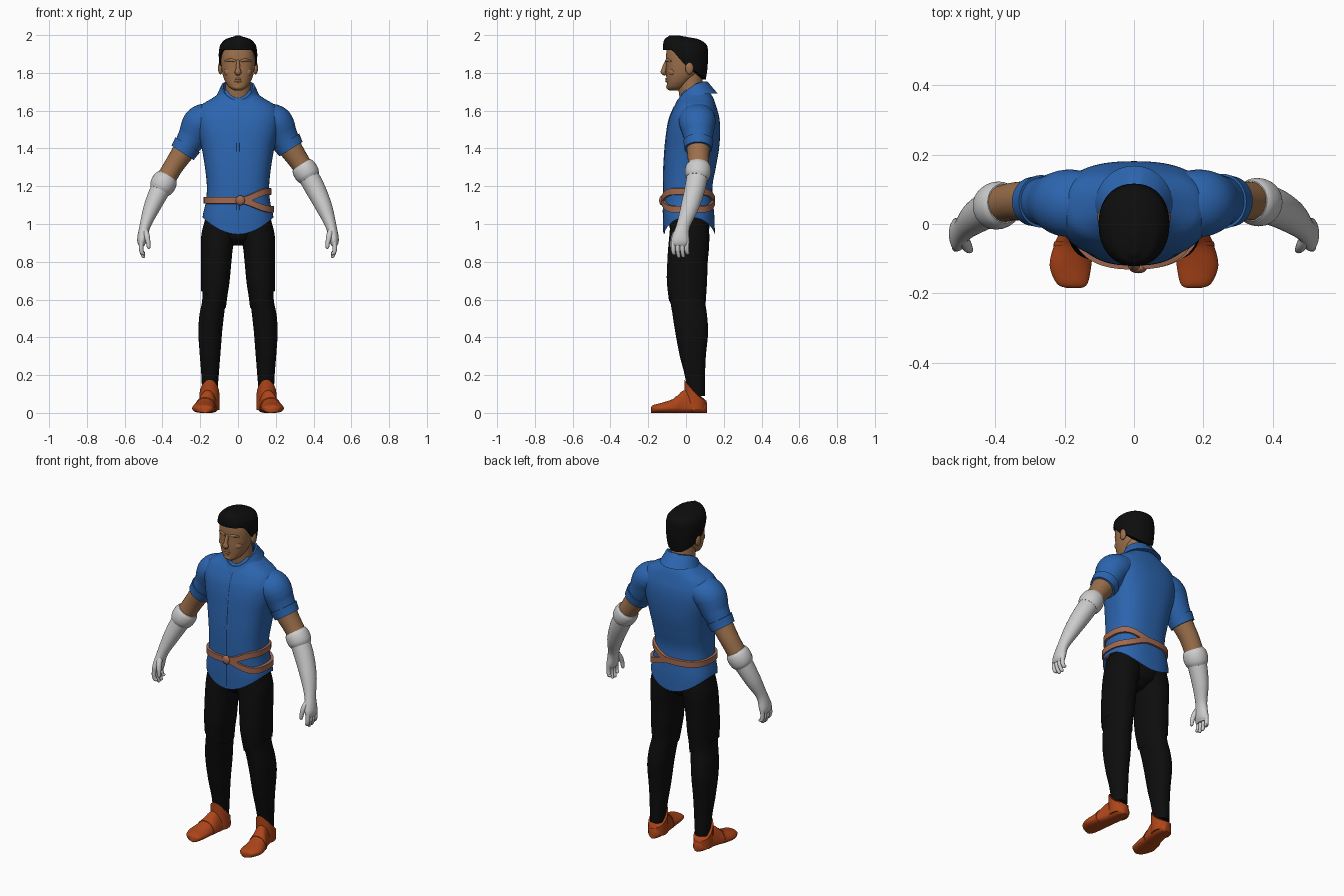
import bpy, bmesh, math
from mathutils import Vector as V

if "Cube" in bpy.data.objects:
    bpy.data.objects.remove(bpy.data.objects["Cube"])

COL = {"blue": (0.025, 0.13, 0.43), "skin": (0.33, 0.16, 0.07), "black": (0.004, 0.004, 0.004),
       "orange": (0.42, 0.06, 0.01), "leather": (0.36, 0.14, 0.08), "white": (0.8, 0.8, 0.8)}
MATS = {}
for k, c in COL.items():
    MATS[k] = bpy.data.materials.new(k)
    MATS[k].diffuse_color = (*c, 1)


def surface(name, f, col, nu=40, nv=30, caps=True, s=1):
    """Grid closed around u (angle) and running along v in 0..1; s=-1 mirrors in x."""
    bm = bmesh.new()
    rings = []
    for j in range(nv + 1):
        ring = []
        for i in range(nu):
            p = f(2 * math.pi * i / nu, j / nv)
            ring.append(bm.verts.new((p[0] * s, p[1], p[2])))
        rings.append(ring)
    for a, b in zip(rings, rings[1:]):
        for i in range(nu):
            k = (i + 1) % nu
            bm.faces.new((a[i], a[k], b[k], b[i]))
    if caps:
        bm.faces.new(rings[0][::-1])
        bm.faces.new(rings[-1])
    bmesh.ops.remove_doubles(bm, verts=bm.verts, dist=1e-5)
    bmesh.ops.recalc_face_normals(bm, faces=bm.faces)
    me = bpy.data.meshes.new(name)
    bm.to_mesh(me)
    bm.free()
    ob = bpy.data.objects.new(name, me)
    bpy.context.collection.objects.link(ob)
    me.materials.append(MATS[col])
    bpy.ops.object.select_all(action='DESELECT')
    ob.select_set(True)
    bpy.context.view_layer.objects.active = ob
    bpy.ops.object.shade_smooth_by_angle(angle=math.radians(50))
    return ob


def cubic(rows, i, u):
    n = len(rows) - 1
    q = [rows[min(max(i + k, 0), n)] for k in (-1, 0, 1, 2)]
    return [0.5 * (2 * b + (c - a) * u + (2 * a - 5 * b + 4 * c - d) * u * u + (3 * b - a - 3 * c + d) * u ** 3)
            for a, b, c, d in zip(*q)]


def spline(rows, t):
    n = len(rows) - 1
    i = min(int(t * n), n - 1)
    return cubic(rows, i, t * n - i)


def power(a, n):
    c, s = math.cos(a), math.sin(a)
    return math.copysign(abs(c) ** (2 / n), c), math.copysign(abs(s) ** (2 / n), s)


def section(rows, a, z, n=2.2, grow=0.0):
    """Point at angle a and height z on a body whose rows are (z, cx, cy, rx, ry)."""
    z = min(max(z, rows[0][0]), rows[-1][0])
    i = max(k for k in range(len(rows) - 1) if rows[k][0] <= z)
    r = cubic(rows, i, (z - rows[i][0]) / (rows[i + 1][0] - rows[i][0]))
    c, s = power(a, n)
    return r[1] + (r[3] + grow) * c, r[2] + (r[4] + grow) * s, z


def body(name, rows, col, n=2.2, s=1, nv=36):
    lo, hi = rows[0][0], rows[-1][0]
    return surface(name, lambda a, v: section(rows, a, lo + (hi - lo) * v, n), col, 40, nv, True, s)


def tube(name, rows, col, s=1, nu=24, nv=24):
    """Swept tube; rows are (x, y, z, side radius, depth radius)."""
    def f(a, v):
        r = spline(rows, v)
        t = (V(spline(rows, min(v + .01, 1))[:3]) - V(spline(rows, max(v - .01, 0))[:3])).normalized()
        y = V((0, 1, 0)) - t * t.y
        y.normalize()
        return V(r[:3]) + y.cross(t) * max(r[3], .001) * math.cos(a) + y * max(r[4], .001) * math.sin(a)
    return surface(name, f, col, nu, nv, True, s)


def part(path, a, b, grow=0.0, k=9):
    """Piece of a tube path between row numbers a and b, thickened by grow."""
    out = [spline(path, (a + (b - a) * i / (k - 1)) / (len(path) - 1)) for i in range(k)]
    return [r[:3] + [r[3] + grow, r[4] + grow] for r in out]


def blob(name, c, r, col, s=1):
    def f(a, v):
        w = math.sin(math.pi * min(max(v, .02), .98))
        return c[0] + r[0] * w * math.cos(a), c[1] + r[1] * w * math.sin(a), c[2] - r[2] * math.cos(math.pi * v)
    return surface(name, f, col, 20, 12, True, s)


# shirt with a hem that dips at front and back
TORSO = [(.94, 0, .018, .19, .135), (1.04, 0, .015, .187, .135), (1.12, 0, .012, .17, .131),
         (1.2, 0, .01, .165, .13), (1.3, 0, .02, .175, .138), (1.4, 0, .032, .192, .143),
         (1.5, 0, .04, .215, .141), (1.57, 0, .045, .222, .13), (1.63, 0, .05, .195, .108),
         (1.67, 0, .055, .13, .088), (1.71, 0, .05, .08, .07)]


def shirt(a, v):
    hem = .945 + .09 * abs(math.cos(a)) ** 1.5
    return section(TORSO, a, hem + (1.71 - hem) * v, 2.5)


surface("shirt", shirt, "blue", 64, 60, False)
tube("shirt_placket", [(0, section(TORSO, -math.pi / 2, z, 2.5)[1] + .001, z, .007, .004)
                       for z in (.95, 1.05, 1.15, 1.25, 1.35, 1.45, 1.55, 1.62)], "blue", 1, 8, 30)


# folded collar, lower and pointed at the front
def collar(a, v):
    w = (1 - math.sin(a)) / 2
    top, low = 1.755 - .1 * w * w, 1.69 - .08 * w ** 3
    cy, rx, ry, z = [(.05, .085, .09, low), (.05, .113, .118, low), (.033, .088, .08, top),
                     (.033, .078, .07, top), (.05, .085, .09, low)][round(v * 4)]
    return rx * math.cos(a), cy + ry * math.sin(a), z


surface("collar", collar, "blue", 48, 4, False)


# belt straps, single on one side and parting on the other
def strap(sign):
    def f(a, v):
        grow, dz = [(-.01, -.019), (.012, -.017), (.012, .017), (-.01, .019), (-.01, -.019)][round(v * 4)]
        t = min(max((section(TORSO, a, 1.12, 2.5)[0] - .01) / .15, 0), 1)
        z = 1.125 + sign * .047 * t * t * (3 - 2 * t)
        p = section(TORSO, a, z, 2.5, grow)
        return p[0], p[1], z + dz
    return f


surface("belt_upper_strap", strap(1), "leather", 64, 4, False)
surface("belt_lower_strap", strap(-1), "leather", 64, 4, False)
blob("belt_knot", (.012, -.128, 1.125), (.025, .014, .026), "leather")

# head, neck and face
HEAD = [(1.708, 0, -.065, .022, .025), (1.72, 0, -.055, .045, .045), (1.75, 0, -.04, .066, .062),
        (1.79, 0, -.022, .081, .083), (1.84, 0, -.013, .089, .092), (1.9, 0, -.008, .09, .097),
        (1.95, 0, -.008, .078, .085), (1.98, 0, -.01, .03, .035)]
body("head", HEAD, "skin", 2.3)
body("neck", [(1.58, 0, .045, .08, .07), (1.66, 0, .035, .072, .068), (1.72, 0, .025, .066, .066),
              (1.8, 0, .02, .062, .065)], "skin", 2, 1, 12)
tube("nose", [(0, -.098, 1.875, .006, .004), (0, -.107, 1.85, .009, .01), (0, -.116, 1.82, .012, .013),
              (0, -.118, 1.803, .018, .015), (0, -.105, 1.79, .008, .006)], "skin")
blob("chin", (0, -.085, 1.726), (.028, .02, .018), "skin")
for z, r in ((1.768, .006), (1.757, .007)):
    tube("lip", [(-.03, -.091, z, .002, .002), (0, -.104, z, r, .006), (.03, -.091, z, .002, .002)], "skin")
for s in (1, -1):
    tube("brow", [(.012, -.103, 1.862, .006, .006), (.04, -.097, 1.868, .008, .008),
                  (.068, -.076, 1.862, .004, .005)], "skin", s)
    blob("cheek", (.045, -.07, 1.805), (.03, .024, .025), "skin", s)
    blob("ear", (.093, .018, 1.825), (.013, .022, .033), "skin", s)

# swept hair cap with sideburns and raised front
HAIR = [(1.76, 0, .03, .08, .075), (1.83, 0, .008, .096, .106), (1.9, 0, -.001, .102, .117),
        (1.95, 0, -.006, .093, .115), (1.98, 0, -.025, .064, .088), (1.997, 0, -.06, .012, .03)]


def hair(a, v):
    s = math.sin(a)
    low = 1.83 - .065 * s if s > 0 else 1.83 + .09 * min(1, -s * 1.8)
    p = section(HAIR, a, low + (1.997 - low) * max(v - .04, 0) / .96, 2.2)
    return (p[0] * .8, p[1] * .8, p[2]) if v == 0 else p


surface("hair", hair, "black", 48, 30)

# trousers and shoes
LEG = [(.09, .15, .055, .04, .045), (.2, .148, .047, .046, .054), (.3, .148, .036, .054, .069),
       (.43, .147, .03, .063, .087), (.52, .139, .02, .065, .091), (.6, .126, .008, .063, .093),
       (.7, .118, .005, .073, .104), (.8, .115, .008, .08, .107), (.88, .111, .014, .085, .108),
       (.95, .1, .018, .093, .105), (1.04, .088, .018, .084, .1)]
FOOT = [(-.185, .172, .018, .03), (-.172, .178, .044, .042), (-.12, .183, .06, .056), (-.06, .174, .056, .078),
        (-.02, .163, .05, .115), (.02, .155, .047, .12), (.06, .151, .045, .09), (.095, .149, .036, .07),
        (.11, .148, .02, .055)]
body("hips", [(.885, 0, .02, .03, .05), (.92, 0, .02, .1, .09), (1.0, 0, .018, .165, .108),
              (1.1, 0, .015, .15, .11)], "black")


def thigh_panel(a, v):
    low = .6 + .045 * math.cos(a)
    return section(LEG, a, low + (.84 + .06 * math.cos(a) - low) * v, 2.2, .006 - .008 * v)


def foot(a, v):
    y, cx, w, top = spline(FOOT, v)
    c, s = power(a, 2.6)
    z = .028 + (top - .028) * s if s > 0 else .028 + .028 * s
    return cx + w * c * (1 - .25 * max(s, 0)), y, z


def ankle(a, v):
    top = .065 + .11 * ((1 - math.sin(a)) / 2) ** 1.5
    return .151 + .052 * math.cos(a), .05 + .058 * math.sin(a), .015 + (top - .015) * v


def toe_band(a, v):
    p = foot(a, .37 + .03 * v)
    return .178 + (p[0] - .178) * 1.05, p[1], p[2] * 1.05


for s in (1, -1):
    body("trouser_leg", LEG, "black", 2.2, s, 50)
    surface("thigh_panel", thigh_panel, "black", 40, 14, False, s)
    surface("shoe", foot, "orange", 36, 40, True, s)
    surface("shoe_collar", ankle, "orange", 36, 8, True, s)
    surface("shoe_seam", toe_band, "orange", 36, 2, True, s)

# arms, sleeves and gloves; the glove on +x reaches higher
ARM = [(.12, .06, 1.575, .06, .085), (.195, .06, 1.54, .087, .093), (.242, .065, 1.46, .073, .073),
       (.288, .065, 1.385, .06, .06), (.345, .065, 1.3, .052, .055), (.402, .05, 1.2, .052, .053),
       (.455, .02, 1.09, .042, .046), (.492, -.015, .99, .027, .034), (.508, -.03, .915, .024, .046),
       (.51, -.033, .885, .013, .04)]
for s, sleeve, cuff in ((1, 2.8, 3.85), (-1, 3.05, 4.5)):
    tube("sleeve", part(ARM, 0, sleeve, .004), "blue", s, 32, 30)
    tube("sleeve_cuff", part(ARM, sleeve - .5, sleeve + .05, .011), "blue", s, 32, 8)
    tube("arm", part(ARM, 2, 5), "skin", s)
    tube("glove", part(ARM, cuff + .2, 9, .002, 16), "white", s, 28, 40)
    roll = part(ARM, cuff, cuff + .75, .003, 7)
    for i, r in enumerate(roll):
        g = .012 * math.sin(math.pi * i / 6) ** .6
        r[3] += g
        r[4] += g
    tube("glove_cuff", roll, "white", s, 28, 16)
    for i, tip in enumerate((.835, .82, .822, .84)):
        y = -.066 + .024 * i
        tube("glove_finger", [(.51, y, .91, .012, .012), (.513, y - .002, .875, .012, .012),
                              (.509, y, .85, .011, .011), (.5, y + .004, tip + .006, .009, .009),
                              (.498, y + .005, tip, .002, .002)], "white", s, 12, 14)
    tube("glove_thumb", [(.495, -.035, .975, .016, .016), (.484, -.06, .94, .016, .016),
                         (.476, -.072, .905, .012, .012), (.473, -.074, .875, .009, .009),
                         (.473, -.073, .868, .002, .002)], "white", s, 12, 14)

for m in bpy.data.materials:
    if m.users and not m.is_grease_pencil:
        m.use_nodes = True
        m.node_tree.nodes["Principled BSDF"].inputs["Base Color"].default_value = m.diffuse_color
